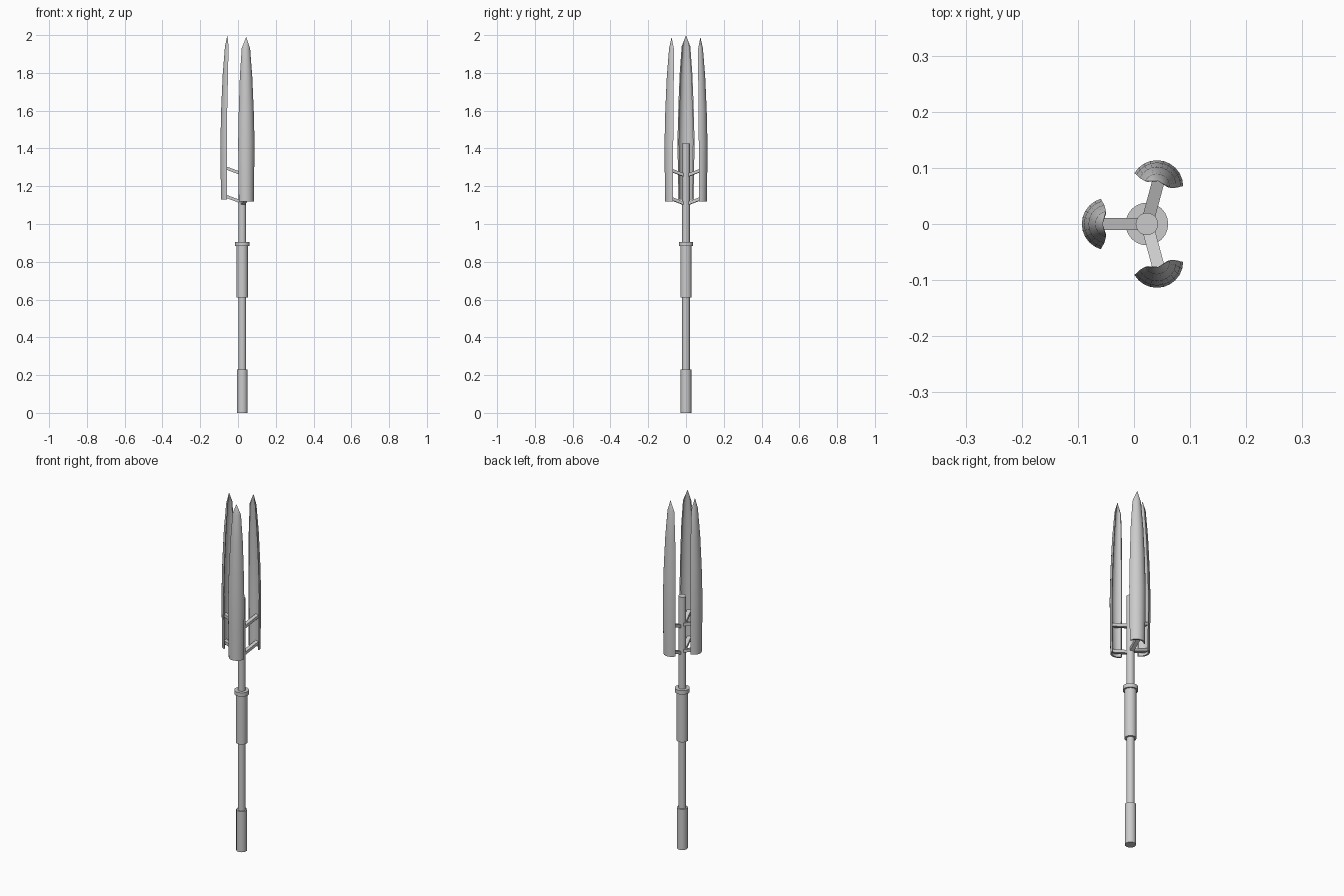
import bpy, bmesh, math
from mathutils import Vector, Matrix

if "Cube" in bpy.data.objects:
    bpy.data.objects.remove(bpy.data.objects["Cube"])

AXIS_X = 0.023


def finish(bm, name, matrix=None, smooth=True):
    bmesh.ops.recalc_face_normals(bm, faces=bm.faces)
    me = bpy.data.meshes.new(name)
    bm.to_mesh(me)
    bm.free()
    ob = bpy.data.objects.new(name, me)
    bpy.context.collection.objects.link(ob)
    if matrix:
        me.transform(matrix)
    if smooth:
        bpy.ops.object.select_all(action='DESELECT')
        ob.select_set(True)
        bpy.context.view_layer.objects.active = ob
        bpy.ops.object.shade_smooth_by_angle(angle=math.radians(35))
    return ob


def rod(name, r, z0, z1, sides=24):
    bm = bmesh.new()
    bmesh.ops.create_cone(bm, cap_ends=True, segments=sides, radius1=r, radius2=r,
                          depth=z1 - z0, matrix=Matrix.Translation((AXIS_X, 0, (z0 + z1) / 2)))
    finish(bm, name)


def arc(half, rim, peak, n=10):
    """Points (outward, sideways) of a circular arc over a chord."""
    s = peak - rim
    R = (half * half + s * s) / (2 * s)
    a = math.atan2(half, R - s)
    return [(peak - R + R * math.cos(t), R * math.sin(t))
            for t in (a * (2 * i / n - 1) for i in range(n + 1))]


# Blade levels: height, half width, rim distance, outer distance, wall
LEVELS = [(1.12, .041, .081, .113, .009), (1.28, .043, .082, .115, .009),
          (1.43, .045, .082, .116, .009), (1.60, .041, .080, .112, .009),
          (1.78, .034, .076, .104, .008), (1.93, .023, .073, .092, .007)]
TIP = (0.079, 1.99)


def blade(name, matrix):
    bm = bmesh.new()
    rings = []
    for z, half, rim, peak, wall in LEVELS:
        pts = arc(half, rim, peak) + arc(half - wall * .7, rim, peak - wall)[::-1]
        rings.append([bm.verts.new((u, v, z)) for u, v in pts])
    n = len(rings[0])
    for a, b in zip(rings, rings[1:]):
        for i in range(n):
            j = (i + 1) % n
            bm.faces.new((a[i], a[j], b[j], b[i]))
    # pointed end
    tip = bm.verts.new((TIP[0], 0, TIP[1]))
    for i in range(n):
        bm.faces.new((rings[-1][i], rings[-1][(i + 1) % n], tip))
    # bottom edge of the shell, as a strip between both arcs
    low = rings[0]
    for i in range(n // 2 - 1):
        bm.faces.new((low[i], low[i + 1], low[n - 2 - i], low[n - 1 - i]))
    finish(bm, name, matrix)


def strut(name, matrix, z):
    # flat bar rising outward from the shaft to the inside of the blade
    a, b = Vector((0.010, 0, z - .014)), Vector((0.106, 0, z + .022))
    d = b - a
    bm = bmesh.new()
    rot = Matrix.Rotation(-math.atan2(d.z, d.x), 4, 'Y')
    bmesh.ops.create_cube(bm, size=1, matrix=Matrix.Translation((a + b) / 2) @ rot
                          @ Matrix.Diagonal((d.length, .022, .016, 1)))
    finish(bm, name, matrix, smooth=False)


# Shaft and grips
rod("shaft", 0.020, 0.0, 1.425)
rod("bottom_grip", 0.028, 0.0, 0.23)
rod("middle_grip", 0.030, 0.61, 0.886)
rod("grip_collar", 0.038, 0.884, 0.906)

# Three hollow blades, each held by two struts
for label, angle, dz in (("left", 180, .01), ("back", 75, 0), ("front", -75, 0)):
    m = Matrix.Translation((AXIS_X, 0, dz)) @ Matrix.Rotation(math.radians(angle), 4, 'Z')
    blade(label + "_blade", m)
    strut(label + "_lower_strut", m, 1.122)
    strut(label + "_upper_strut", m, 1.272)
